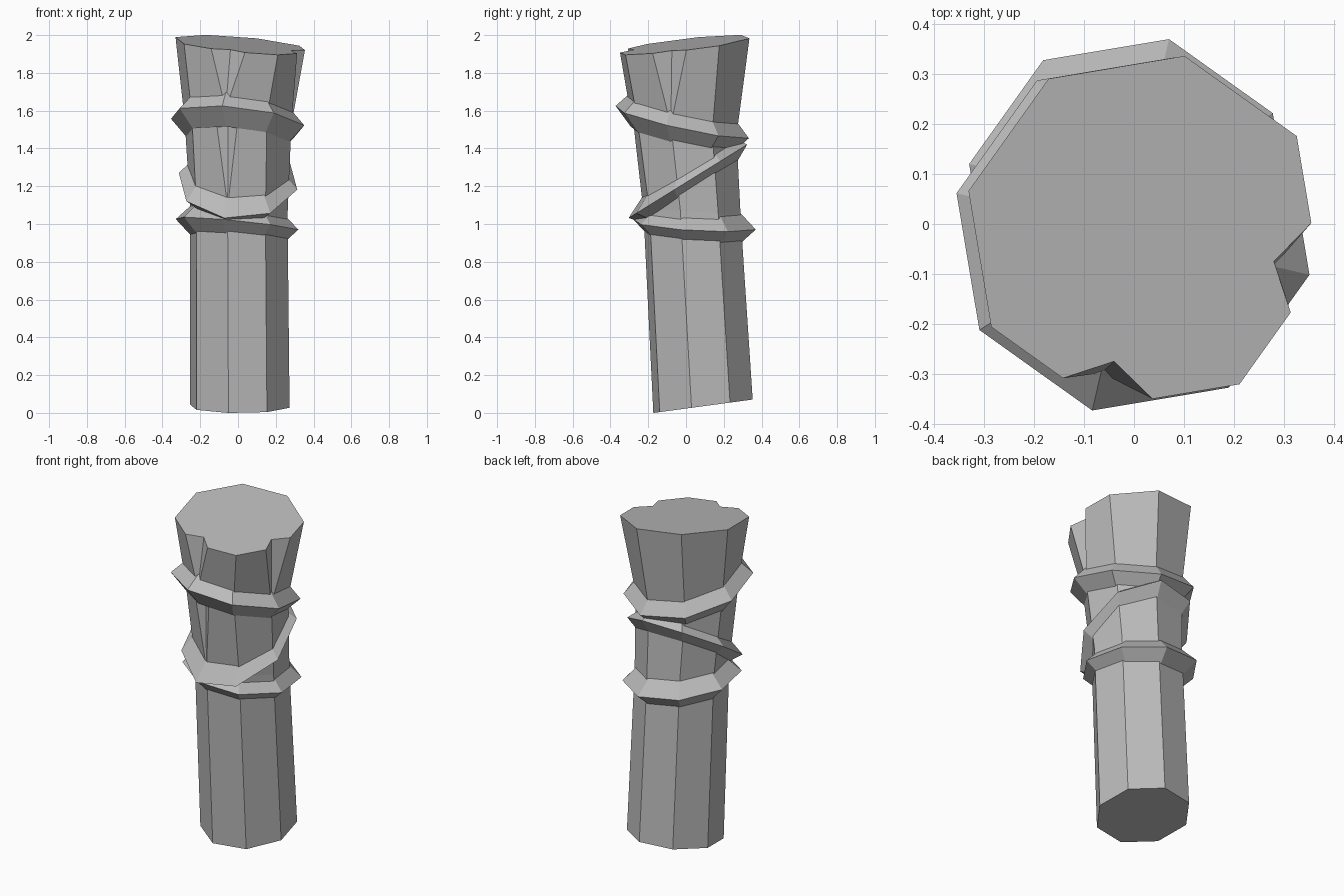
import bpy, bmesh
from math import radians, cos, sin
from mathutils import Vector

if "Cube" in bpy.data.objects:
    bpy.data.objects.remove(bpy.data.objects["Cube"])

SIDES = 8
TURN = -13  # direction of corner 0, in degrees
SIDE_CORNER, FRONT_CORNER = 0, 6

stone = bpy.data.materials.new("grey_stone")
stone.use_nodes = True
grey = (0.5, 0.5, 0.5, 1)
stone.diffuse_color = grey
stone.node_tree.nodes["Principled BSDF"].inputs["Base Color"].default_value = grey


def ring(cx, cy, r, z, slope_x, slope_y):
    """Octagon lying on a tilted plane."""
    pts = []
    for k in range(SIDES):
        a = radians(TURN + k * 360 / SIDES)
        x, y = cx + r * cos(a), cy + r * sin(a)
        pts.append(Vector((x, y, z + slope_x * x + slope_y * y)))
    return pts


def finish(name, bm):
    bmesh.ops.recalc_face_normals(bm, faces=bm.faces)
    mesh = bpy.data.meshes.new(name)
    bm.to_mesh(mesh)
    bm.free()
    mesh.materials.append(stone)
    obj = bpy.data.objects.new(name, mesh)
    bpy.context.collection.objects.link(obj)
    return obj


def post_section(name, lower, upper, notches=(), width=0.36, depth=0.26):
    """Closed shaft piece; a notch is a V at a corner that closes at the lower ring."""
    bm = bmesh.new()
    low = [bm.verts.new(p) for p in lower]
    middle = sum(upper, Vector()) / SIDES
    groups = []
    for k, p in enumerate(upper):
        if k in notches:
            corner = [p.lerp(upper[k - 1], width), p.lerp(middle, depth),
                      p.lerp(upper[(k + 1) % SIDES], width)]
        else:
            corner = [p]
        groups.append([bm.verts.new(q) for q in corner])
    for k in range(SIDES):
        n = (k + 1) % SIDES
        bm.faces.new((low[k], low[n], groups[n][0], groups[k][-1]))
        for a, b in zip(groups[k], groups[k][1:]):
            bm.faces.new((low[k], b, a))
    bm.faces.new(low[::-1])
    bm.faces.new([v for g in groups for v in g])
    return finish(name, bm)


def band(name, cx, cy, tip, inner, half, z, slope_x, slope_y, inner_y=None):
    """Sharp-edged band of triangular section wrapped around the shaft."""
    iy = cy if inner_y is None else inner_y
    loops = [ring(cx, iy, inner, z + half, slope_x, slope_y),
             ring(cx, cy, tip, z, slope_x, slope_y),
             ring(cx, iy, inner, z - half, slope_x, slope_y)]
    bm = bmesh.new()
    loops = [[bm.verts.new(p) for p in loop] for loop in loops]
    for i in range(3):
        a, b = loops[i], loops[(i + 1) % 3]
        for k in range(SIDES):
            n = (k + 1) % SIDES
            bm.faces.new((a[k], a[n], b[n], b[k]))
    return finish(name, bm)


# Leaning shaft
base = ring(0.01, 0.09, 0.27, 0.023, 0, 0.135)
waist = ring(0.005, 0.035, 0.265, 1.0, -0.1, -0.07)
notch_foot = ring(0.005, 0.03, 0.265, 1.08, -0.05, -0.05)
neck = ring(0.0, -0.015, 0.29, 1.535, -0.1, -0.22)
crown = ring(0.02, -0.015, 0.36, 1.952, -0.089, 0.118)
post_section("lower_shaft", base, waist)
post_section("shaft_joint", waist, notch_foot)
post_section("middle_shaft", notch_foot, neck, [FRONT_CORNER], 0.32, 0.2)
post_section("flared_top", neck, crown, [SIDE_CORNER, FRONT_CORNER])

# Wrapped bands
band("lower_band", -0.005, 0.045, 0.333, 0.25, 0.08, 1.0, -0.1, -0.06)
band("slanted_band", 0.0, 0.01, 0.322, 0.255, 0.065, 1.22, 0, 0.62, 0.015)
band("upper_band", -0.002, -0.02, 0.362, 0.28, 0.09, 1.535, -0.1, -0.22)
